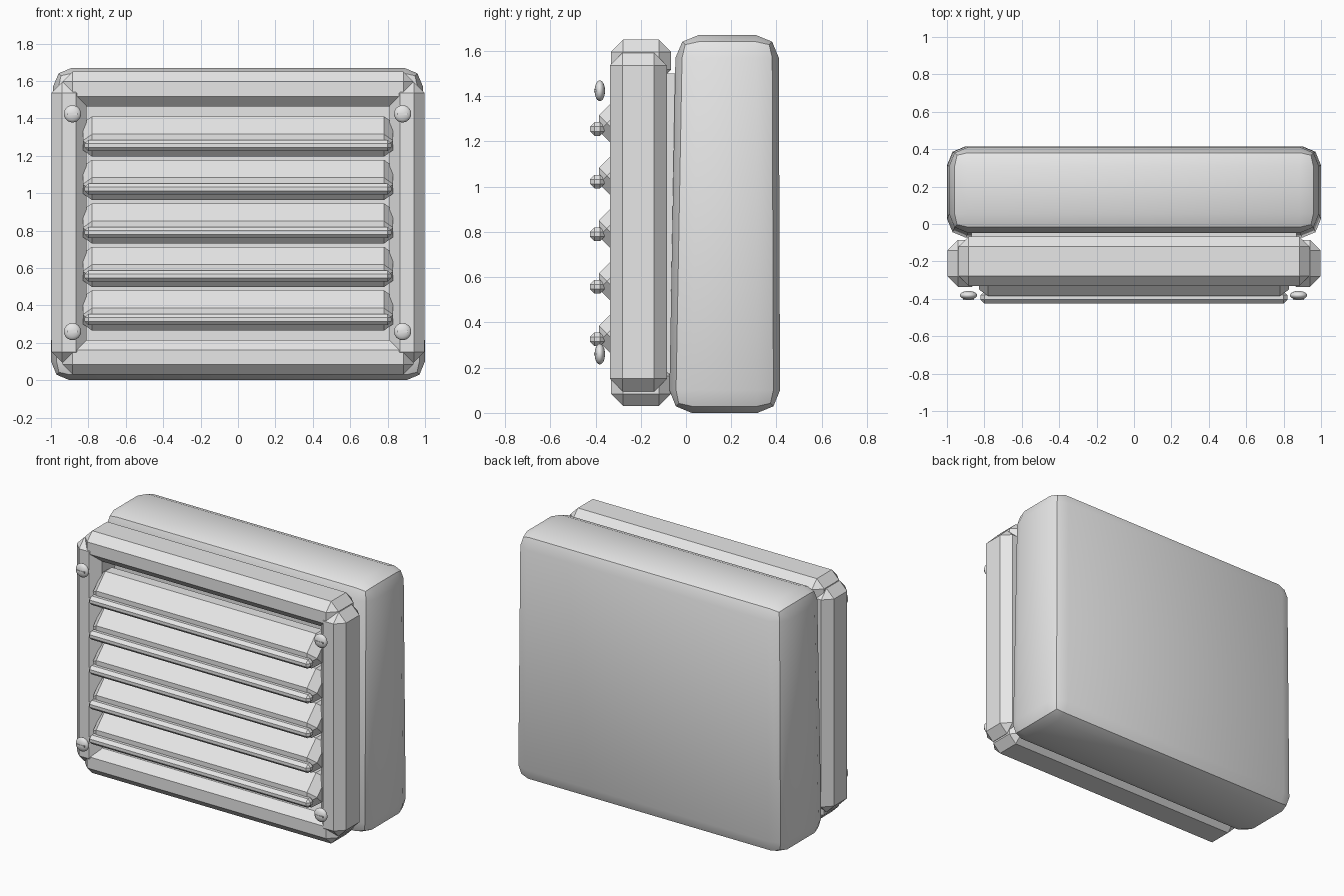
import bpy, bmesh, math
from mathutils import Matrix

if "Cube" in bpy.data.objects:
    bpy.data.objects.remove(bpy.data.objects["Cube"], do_unlink=True)

grey = bpy.data.materials.new("light grey")
grey.use_nodes = True
grey.diffuse_color = (0.8, 0.8, 0.8, 1)
grey.node_tree.nodes["Principled BSDF"].inputs["Base Color"].default_value = grey.diffuse_color


def finish(name, bm):
    mesh = bpy.data.meshes.new(name)
    bm.to_mesh(mesh)
    bm.free()
    obj = bpy.data.objects.new(name, mesh)
    bpy.context.collection.objects.link(obj)
    mesh.materials.append(grey)
    return obj


def smooth(obj, degrees):
    bpy.ops.object.select_all(action="DESELECT")
    obj.select_set(True)
    bpy.context.view_layer.objects.active = obj
    bpy.ops.object.shade_smooth_by_angle(angle=math.radians(degrees))


def box(name, x, y, z, bevel=0, segments=1, taper=None):
    """Box between the given (low, high) limits, with optional bevel."""
    bm = bmesh.new()
    bmesh.ops.create_cube(bm, size=1)
    for v in bm.verts:
        v.co = [lim[0] if c < 0 else lim[1] for c, lim in zip(v.co, (x, y, z))]
        if taper:
            taper(v.co)
    if bevel:
        bmesh.ops.bevel(bm, geom=bm.edges[:], offset=bevel, segments=segments,
                        profile=0.5, affect="EDGES")
    return finish(name, bm)


# Housing, leaning in slightly towards its top
def lean(co):
    if co.z > 1:
        co.x *= 0.988
        co.y += 0.03 if co.y < 0 else -0.006


housing = box("housing", (-1, 1), (-0.075, 0.416), (0, 1.67), 0.1, 2, lean)
smooth(housing, 30)

# Panel closing the back of the vent
box("back_panel", (-0.87, 0.87), (-0.09, -0.04), (0.17, 1.5))

# Chamfered frame
box("frame_top", (-0.938, 0.938), (-0.332, -0.066), (1.464, 1.65), 0.054)
box("frame_bottom", (-0.938, 0.938), (-0.332, -0.066), (0.03, 0.216), 0.054)
for side, label in ((-1, "right"), (1, "left")):
    x = sorted((0.81 * side, 0.997 * side))
    box("frame_" + label, x, (-0.336, -0.085), (0.095, 1.592), 0.056)

# Slanted slats, each with a thin lip along the front edge
for i in range(5):
    z = 1.303 - i * 0.2325
    slat = box(f"slat_{i + 1}", (-0.83, 0.83), (-0.1175, 0.1175), (-0.085, 0.085), 0.05)
    slat.data.transform(Matrix.Translation((0, -0.277, z)) @ Matrix.Rotation(math.radians(45), 4, "X"))
    box(f"slat_lip_{i + 1}", (-0.82, 0.82), (-0.425, -0.36), (z - 0.078, z - 0.018), 0.02)

# Slotted screws at the four corners
for x, side in ((-0.885, "right"), (0.88, "left")):
    for z, level in ((0.26, "lower"), (1.424, "upper")):
        bm = bmesh.new()
        bmesh.ops.create_uvsphere(bm, u_segments=24, v_segments=12, radius=0.046)
        bmesh.ops.scale(bm, vec=(1, 1, 0.5), verts=bm.verts)
        bmesh.ops.rotate(bm, matrix=Matrix.Rotation(math.pi / 2, 3, "X"), verts=bm.verts)
        bmesh.ops.translate(bm, vec=(x, -0.381, z), verts=bm.verts)
        screw = finish(f"screw_{level}_{side}", bm)
        smooth(screw, 40)
        box(f"screw_slot_{level}_{side}", (x - 0.03, x + 0.03), (-0.406, -0.397),
            (z - 0.005, z + 0.005))
